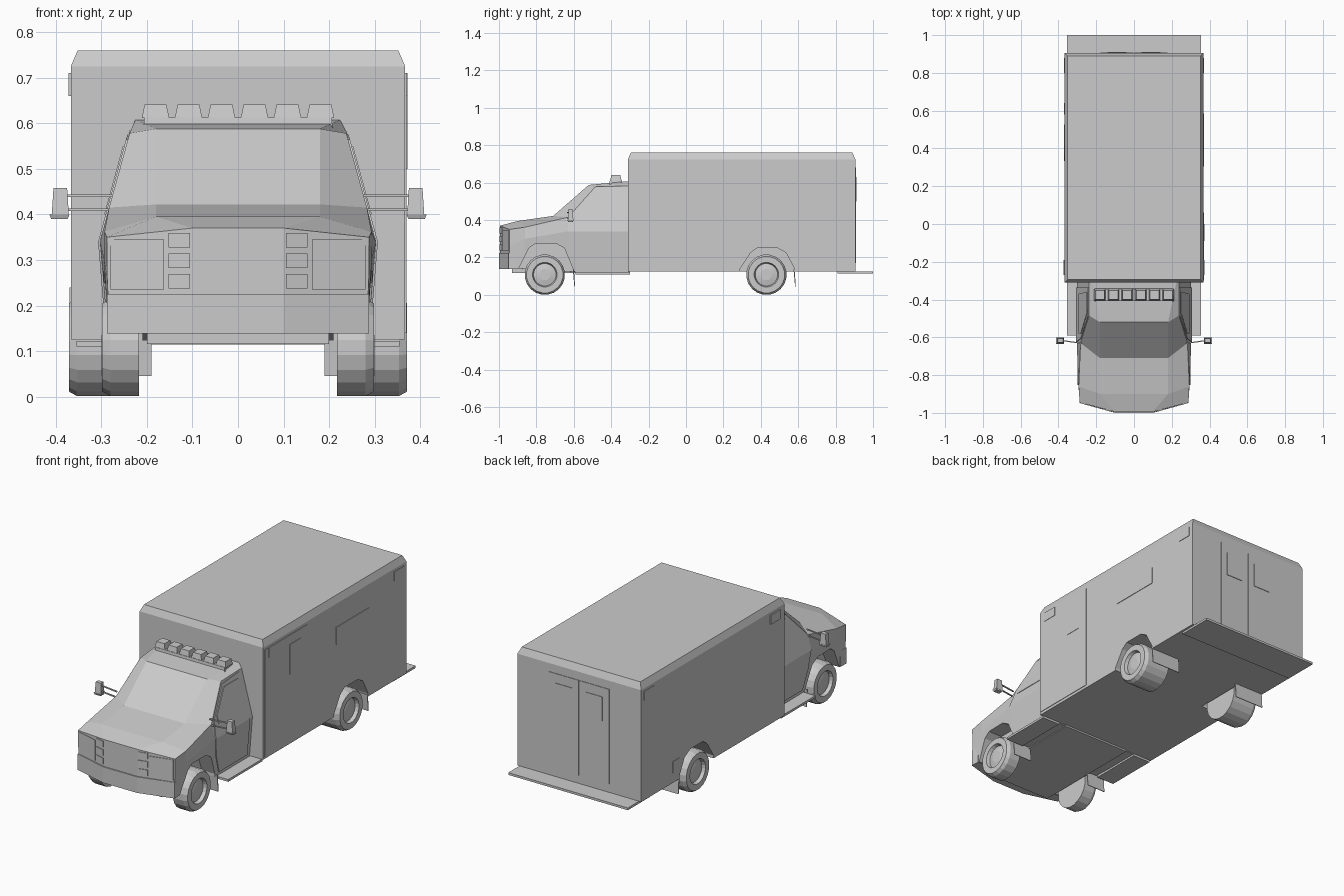
import bpy, bmesh, math
from mathutils import Vector

old = bpy.data.objects.get("Cube")
if old:
    bpy.data.objects.remove(old, do_unlink=True)

paint = bpy.data.materials.new("light_grey")
paint.use_nodes = True
paint.diffuse_color = (0.6, 0.6, 0.6, 1)
paint.node_tree.nodes["Principled BSDF"].inputs["Base Color"].default_value = (0.6, 0.6, 0.6, 1)


def finish(name, bm):
    bmesh.ops.recalc_face_normals(bm, faces=bm.faces)
    mesh = bpy.data.meshes.new(name)
    bm.to_mesh(mesh)
    bm.free()
    mesh.materials.append(paint)
    obj = bpy.data.objects.new(name, mesh)
    bpy.context.collection.objects.link(obj)
    return obj


def loft(name, rings, closed_caps=True):
    """Skin a list of equal-length point rings."""
    bm = bmesh.new()
    rows = [[bm.verts.new(p) for p in ring] for ring in rings]
    n = len(rows[0])
    for a, b in zip(rows, rows[1:]):
        for i in range(n):
            j = (i + 1) % n
            bm.faces.new((a[i], a[j], b[j], b[i]))
    if closed_caps:
        bm.faces.new(rows[0])
        bm.faces.new(rows[-1])
    return finish(name, bm)


def box(name, x0, x1, y0, y1, z0, z1, inset=0.0):
    """Box whose top may be drawn in by an inset."""
    def ring(z, d):
        return [(x0 + d, y0 + d, z), (x1 - d, y0 + d, z), (x1 - d, y1 - d, z), (x0 + d, y1 - d, z)]
    return loft(name, [ring(z0, 0), ring(z1, inset)])


def side_prism(name, profile, x0, x1):
    """Extrude a (y, z) profile along x; ends may be functions of z."""
    fx = [(lambda z, v=v: v) if not callable(v) else v for v in (x0, x1)]
    return loft(name, [[(f(z), y, z) for y, z in profile] for f in fx])


def cut(obj, cutter):
    mod = obj.modifiers.new("cut", "BOOLEAN")
    mod.operation = "DIFFERENCE"
    mod.solver = "EXACT"
    mod.object = cutter
    bpy.context.view_layer.update()
    graph = bpy.context.evaluated_depsgraph_get()
    mesh = bpy.data.meshes.new_from_object(obj.evaluated_get(graph))
    obj.modifiers.clear()
    obj.data = mesh
    bpy.data.objects.remove(cutter, do_unlink=True)


SIDES = (("left", 1), ("right", -1))
REAR, FRONT = 0.43, -0.755

# Rear body with chamfered roof edge
def body_ring(z, d):
    return [(-0.367 + d, -0.31 + d, z), (0.367 - d, -0.31 + d, z),
            (0.367 - d, 0.905 - d, z), (-0.367 + d, 0.905 - d, z)]

body = loft("rear_body", [body_ring(0.125, 0), body_ring(0.725, 0), body_ring(0.76, 0.015)])

# Cab: half sections of crown, shoulder, waist, sill and floor points
def cab_ring(yc, ys, crown, shoulder, waist, sill):
    half = [(crown[0], yc, crown[1]), (shoulder[0], ys, shoulder[1]), (waist[0], ys, waist[1]),
            (sill[0], ys, sill[1]), (0.1, yc, sill[1])]
    return half + [(-x, y, z) for x, y, z in reversed(half)]

rings = [
    cab_ring(-0.994, -0.945, (0.1, 0.37), (0.288, 0.35), (0.287, 0.26), (0.282, 0.14)),
    cab_ring(-0.90, -0.86, (0.18, 0.395), (0.293, 0.362), (0.294, 0.30), (0.284, 0.14)),
    cab_ring(-0.71, -0.63, (0.18, 0.422), (0.283, 0.415), (0.303, 0.34), (0.285, 0.125)),
    cab_ring(-0.52, -0.485, (0.18, 0.588), (0.238, 0.578), (0.303, 0.34), (0.285, 0.12)),
    cab_ring(-0.305, -0.305, (0.225, 0.608), (0.238, 0.583), (0.303, 0.34), (0.285, 0.12)),
]
cab = loft("cab", rings, closed_caps=False)
bm = bmesh.new()
bm.from_mesh(cab.data)
bm.verts.ensure_lookup_table()
v = bm.verts[:]
for idx in ((0, 4, 5, 9), (0, 1, 2, 3, 4), (5, 6, 7, 8, 9)):
    bm.faces.new([v[i] for i in idx])
bm.faces.new(v[-10:])
bmesh.ops.recalc_face_normals(bm, faces=bm.faces)
bm.to_mesh(cab.data)
bm.free()

# Wheel arches
def arch(yc, top):
    return [(yc - 0.14, 0.05), (yc - 0.14, 0.14), (yc - 0.085, top - 0.025), (yc - 0.05, top),
            (yc + 0.06, top), (yc + 0.105, top - 0.025), (yc + 0.15, 0.14), (yc + 0.15, 0.05)]

for label, s in SIDES:
    cut(body, side_prism("arch_cutter", arch(REAR, 0.25), s * 0.21, s * 0.45))
    cut(cab, side_prism("arch_cutter", arch(FRONT, 0.275), s * 0.21, s * 0.45))

# Wheels turned from a radius profile
def wheel(name, yc, s, outer):
    profile = [(0.217, 0.108), (outer - 0.018, 0.108), (outer, 0.098), (outer, 0.066),
               (outer - 0.018, 0.06), (outer - 0.012, 0.03)]
    def ring(x, r):
        return [(s * x, yc + r * math.cos(a), 0.108 + r * math.sin(a))
                for a in (math.tau * (i + 0.5) / 20 for i in range(20))]
    loft(name, [ring(x, r) for x, r in profile])

for label, s in SIDES:
    wheel(label + "_front_wheel", FRONT, s, 0.298)
    wheel(label + "_rear_wheel", REAR, s, 0.371)
    # Mud flaps and running boards
    for end, y, outer in (("front", FRONT + 0.15, 0.30), ("rear", REAR + 0.145, 0.365)):
        side_prism(f"{label}_{end}_mud_flap",
                   [(y, 0.135), (y + 0.006, 0.135), (y + 0.012, 0.045), (y + 0.008, 0.045)],
                   s * 0.19, s * outer)
    box(label + "_running_board", *sorted((s * 0.25, s * 0.355)), -0.59, -0.30, 0.11, 0.122)

# Chassis floor, front bumper and rear step
box("cab_floor", -0.2, 0.2, -0.93, -0.3, 0.116, 0.15)
box("rear_step", -0.355, 0.355, 0.81, 1.0, 0.114, 0.126)
outline = [(0.286, -0.90), (0.288, -0.948), (0.1, -1.0)]
outline += [(-x, y) for x, y in reversed(outline)]
loft("front_bumper", [[(x, y, z) for x, y in outline] for z in (0.139, 0.225)])

# Cab doors and side windows follow the leaning side
def cab_side(s, off):
    def x(z):
        lean = 0.303 - (z - 0.34) * 0.273 if z > 0.34 else 0.303 - (0.34 - z) * 0.082
        return s * (lean + off)
    return x

lower_door = [(-0.575, 0.14), (-0.335, 0.14), (-0.335, 0.34), (-0.625, 0.34), (-0.61, 0.24)]
upper_door = [(-0.625, 0.34), (-0.335, 0.34), (-0.335, 0.575), (-0.49, 0.565), (-0.605, 0.43)]
side_glass = [(-0.58, 0.40), (-0.37, 0.40), (-0.36, 0.55), (-0.48, 0.55), (-0.58, 0.44)]
for label, s in SIDES:
    for part, shape, off in (("lower_door", lower_door, 0.004), ("upper_door", upper_door, 0.004),
                             ("side_window", side_glass, 0.007)):
        side_prism(f"{label}_{part}", shape, cab_side(s, -0.006), cab_side(s, off))
    # Headlight and grille slots on the swept front corners
    def front_y(x):
        return -0.994 + max(0, x - 0.1) * 0.049 / 0.185
    def front_plate(name, x0, x1, z0, z1):
        loft(name, [[(s * x, front_y(x) + d, z) for x, z in
                     ((x0, z0), (x1, z0), (x1, z1), (x0, z1))] for d in (0.004, -0.004)])
    front_plate(label + "_headlight", 0.162, 0.28, 0.235, 0.345)
    for i in range(3):
        z = 0.237 + 0.045 * i
        front_plate(f"{label}_grille_slot_{i}", 0.105, 0.152, z, z + 0.032)
    # Mirrors on two arms
    box(label + "_mirror", *sorted((s * 0.374, s * 0.41)), -0.63, -0.605, 0.39, 0.40, -0.004)
    box(label + "_mirror_face", *sorted((s * 0.371, s * 0.409)), -0.632, -0.602, 0.395, 0.458, 0.004)
    for i, z in enumerate((0.407, 0.438)):
        loft(f"{label}_mirror_arm_{i}", [[(s * x, y + dy, z + dz) for dy, dz in
             ((0, 0), (0.006, 0), (0.006, 0.006), (0, 0.006))] for x, y in ((0.275, -0.635), (0.38, -0.62))])

# Roof light bar
box("light_bar_base", -0.208, 0.208, -0.41, -0.34, 0.59, 0.613, 0.003)
for i in range(6):
    x = -0.181 + 0.0724 * i
    box(f"light_bar_lamp_{i}", x - 0.03, x + 0.03, -0.405, -0.345, 0.612, 0.641, 0.006)

# Rear doors with windows
for label, s in SIDES:
    box(label + "_rear_door", *sorted((s * 0.002, s * 0.178)), 0.90, 0.908, 0.17, 0.68)
    box(label + "_rear_window", *sorted((s * 0.04, s * 0.14)), 0.90, 0.911, 0.50, 0.63)

# Side door, windows and marker lamps
def wall_plate(name, s, y0, y1, z0, z1, off=0.003):
    box(name, *sorted((s * 0.362, s * (0.367 + off))), y0, y1, z0, z1)

wall_plate("side_door", 1, -0.30, 0.06, 0.14, 0.71)
wall_plate("side_door_window", 1, -0.09, 0.0, 0.50, 0.66, 0.005)
wall_plate("body_window", 1, 0.305, 0.585, 0.51, 0.60)
for label, s in SIDES:
    wall_plate(label + "_rear_marker", s, 0.80, 0.88, 0.66, 0.71)
    wall_plate(label + "_front_marker", s, -0.27, -0.19, 0.66, 0.71, 0.005)
wall_plate("fuel_door", -1, 0.58, 0.64, 0.18, 0.24)
